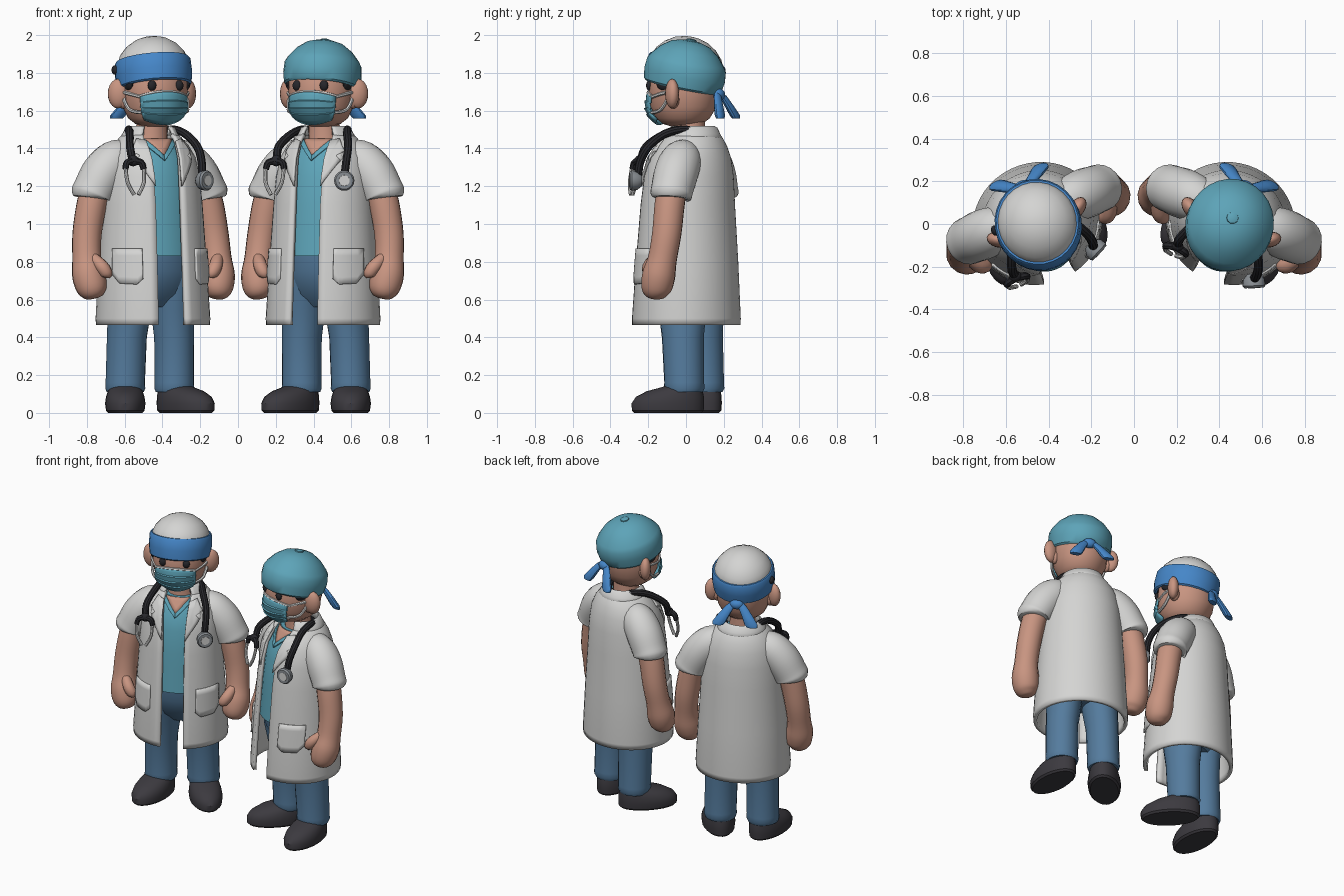
import bpy, bmesh, math
from mathutils import Vector, Matrix, Quaternion

if "Cube" in bpy.data.objects:
    bpy.data.objects.remove(bpy.data.objects["Cube"])

COLOURS = {
    "coat_white": (0.66, 0.66, 0.65), "skin": (0.58, 0.30, 0.22),
    "scrub_teal": (0.11, 0.37, 0.48), "band_blue": (0.06, 0.24, 0.58),
    "denim_blue": (0.09, 0.20, 0.34), "shoe_charcoal": (0.045, 0.042, 0.05),
    "black": (0.02, 0.02, 0.024), "metal_grey": (0.25, 0.27, 0.29)}
MATS = {}
for key, rgb in COLOURS.items():
    MATS[key] = bpy.data.materials.new(key)
    MATS[key].diffuse_color = (*rgb, 1)

PLACE = Matrix()      # where the current figure stands
PREFIX = ""


def finish(name, mat, bm, thick=0, angle=35):
    bmesh.ops.recalc_face_normals(bm, faces=bm.faces)
    me = bpy.data.meshes.new(PREFIX + name)
    bm.to_mesh(me)
    bm.free()
    me.materials.append(MATS[mat])
    for p in me.polygons:
        p.use_smooth = True
    me.set_sharp_from_angle(angle=math.radians(angle))
    ob = bpy.data.objects.new(PREFIX + name, me)
    bpy.context.collection.objects.link(ob)
    ob.matrix_world = PLACE
    if thick:
        mod = ob.modifiers.new("thickness", 'SOLIDIFY')
        mod.thickness, mod.offset = thick, 0
    return ob


def skin_rings(name, mat, rings, closed=True, caps=True, thick=0, xf=None):
    """Join a list of point rings into a surface."""
    bm = bmesh.new()
    vs = [[bm.verts.new(p) for p in r] for r in rings]
    n = len(vs[0])
    for a, b in zip(vs, vs[1:]):
        for i in range(n if closed else n - 1):
            j = (i + 1) % n
            bm.faces.new((a[i], a[j], b[j], b[i]))
    if closed and caps:
        bm.faces.new(vs[0])
        bm.faces.new(vs[-1])
    if xf:
        bm.transform(xf)
    return finish(name, mat, bm, thick)


def arc(z, a, b, cy=0.0, cx=0.0, gap=0.0, n=28):
    """Ellipse ring starting at the front; gap leaves it open there."""
    g = math.asin(min(1, gap / a))
    m = n - 1 if gap else n
    return [(cx + a * math.sin(t), cy - b * math.cos(t), z)
            for t in (g + (2 * math.pi - 2 * g) * i / m for i in range(n))]


def loft(name, mat, rows, n=28, xf=None):
    return skin_rings(name, mat, [arc(*r, n=n) for r in rows], xf=xf)


def tube(name, mat, pts, radii, n=12, steps=4):
    """Tube along a smooth path with a changing radius."""
    P = [Vector((*p, r)) for p, r in zip(pts, radii)]
    path = []
    for i in range(len(P) - 1):
        p0, p1, p2, p3 = P[max(i - 1, 0)], P[i], P[i + 1], P[min(i + 2, len(P) - 1)]
        for k in range(steps):
            t = k / steps
            path.append(0.5 * (2 * p1 + (p2 - p0) * t + (2 * p0 - 5 * p1 + 4 * p2 - p3) * t * t
                               + (3 * p1 - p0 - 3 * p2 + p3) * t ** 3))
    path.append(P[-1])
    c = [Vector(p[:3]) for p in path]
    rings, prev, q = [], Vector((0, 0, 1)), Quaternion()
    for i, p in enumerate(path):
        d = (c[min(i + 1, len(c) - 1)] - c[max(i - 1, 0)]).normalized()
        q = prev.rotation_difference(d) @ q
        prev = d
        rings.append([c[i] + q @ Vector((p[3] * math.cos(2 * math.pi * k / n),
                                         p[3] * math.sin(2 * math.pi * k / n), 0)) for k in range(n)])
    return skin_rings(name, mat, rings)


def ball(name, mat, centre, radii, rot=0, seg=16):
    bm = bmesh.new()
    bmesh.ops.create_uvsphere(bm, u_segments=seg, v_segments=seg * 2 // 3, radius=1)
    bm.transform(Matrix.Translation(centre) @ Matrix.Rotation(rot, 4, 'Z') @ Matrix.Diagonal((*radii, 1)))
    return finish(name, mat, bm)


# Coat cross-sections: height, half width, half depth, centre y
COAT = [(0.465, .293, .272, -.004), (0.5, .295, .273, -.004), (0.8, .277, .256, 0), (1.1, .257, .235, .004),
        (1.25, .245, .222, .01), (1.35, .225, .200, .018), (1.41, .193, .170, .028),
        (1.45, .158, .146, .032), (1.475, .125, .125, .032)]


def section(z):
    for lo, hi in zip(COAT, COAT[1:]):
        if z <= hi[0]:
            t = (z - lo[0]) / (hi[0] - lo[0])
            return [l + (h - l) * t for l, h in zip(lo, hi)][1:]
    return COAT[-1][1:]


def drape(name, mat, outline, off, thick):
    """Lay a flat outline (x, z) onto the front of the coat surface."""
    bm = bmesh.new()
    bm.faces.new([bm.verts.new((x, 0, z)) for x, z in outline])
    bmesh.ops.triangulate(bm, faces=bm.faces)
    bmesh.ops.subdivide_edges(bm, edges=bm.edges, cuts=4, use_grid_fill=True)
    for v in bm.verts:
        a, b, cy = section(v.co.z)
        a, b = a + off, b + off
        v.co.y = cy - b * math.sqrt(max(0, 1 - (v.co.x / a) ** 2))
    return finish(name, mat, bm, thick)


def body():
    # Trousers and shoes
    loft("hips", "denim_blue", [(.56, .16, .09, .03), (.63, .225, .15, .02), (.75, .235, .195, .01), (.87, .23, .2, .01)])
    for s, side in ((-1, "right"), (1, "left")):
        loft(side + "_leg", "denim_blue",
             [(.11, .098, .098, .04, s * .14), (.13, .106, .108, .04, s * .14), (.16, .104, .106, .04, s * .14),
              (.4, .105, .112, .03, s * .135), (.55, .114, .13, .022, s * .122), (.75, .118, .17, .012, s * .115)], n=20)
        xf = Matrix.Translation((s * .14, .04, 0)) @ Matrix.Rotation(s * math.radians(22), 4, 'Z')
        loft(side + "_shoe", "shoe_charcoal",
             [(0, .09, .178, -.087), (.012, .102, .19, -.087), (.05, .107, .192, -.087), (.085, .102, .18, -.076),
              (.115, .092, .148, -.05), (.135, .08, .108, -.015), (.15, .07, .08, 0)], n=24, xf=xf)
    # Scrub top follows the coat from the inside
    rows = [(z, section(z)[0] - .026, section(z)[1] - .026, section(z)[2])
            for z in (.83, 1.0, 1.1, 1.25, 1.35, 1.41, 1.45)]
    loft("scrub_top", "scrub_teal", rows)
    drape("neck_opening", "skin", [(0, 1.355), (.085, 1.45), (-.085, 1.45)], -.02, .008)
    for s in (-1, 1):
        drape("scrub_neckline", "scrub_teal", [(0, 1.335), (0, 1.362), (s * .08, 1.45), (s * .095, 1.43)], -.014, .01)
    # Open coat
    gaps = [.075, .075, .073, .072, .074, .082, .088, .085, .08]
    skin_rings("coat", "coat_white", [arc(*r, gap=g, n=44) for r, g in zip(COAT, gaps)],
               closed=False, thick=.024)
    skin_rings("collar", "coat_white",
               [arc(z, a, b, .035, gap=g, n=32) for z, a, b, g in
                ((1.44, .166, .153, .10), (1.475, .142, .135, .085), (1.505, .126, .122, .075),
                 (1.512, .116, .114, .07), (1.47, .106, .104, .07))], closed=False, thick=.014)
    for s, side in ((-1, "right"), (1, "left")):
        drape(side + "_lapel", "coat_white",
              [(s * x, z) for x, z in ((.074, 1.2), (.084, 1.44), (.125, 1.45), (.165, 1.385),
                                       (.135, 1.36), (.158, 1.335))], .018, .014)
        drape(side + "_pocket", "coat_white",
              [(s * x, z) for x, z in ((.15, .87), (.266, .87), (.27, .73), (.248, .685), (.18, .68), (.15, .71))],
              .014, .016)
        # Sleeve, arm and hand
        tube(side + "_sleeve", "coat_white",
             [(s * .11, .045, 1.375), (s * .19, .045, 1.34), (s * .262, .044, 1.27), (s * .317, .042, 1.18),
              (s * .332, .042, 1.15), (s * .335, .042, 1.137)],
             [.075, .108, .117, .112, .110, .09], n=20)
        tube(side + "_arm", "skin",
             [(s * .3, .04, 1.22), (s * .335, .035, 1.1), (s * .362, .03, .95), (s * .372, .01, .82),
              (s * .37, -.012, .73), (s * .358, -.03, .655), (s * .35, -.034, .615), (s * .348, -.035, .605)],
             [.08, .08, .078, .077, .088, .08, .05, .02], n=16)
        tube(side + "_thumb", "skin",
             [(s * .355, -.04, .82), (s * .325, -.085, .775), (s * .30, -.095, .735), (s * .295, -.095, .715)],
             [.03, .036, .032, .014])


def stethoscope():
    tube("stethoscope_tube", "black",
         [(-.19, -.185, 1.34), (-.192, -.155, 1.41), (-.155, -.06, 1.478), (-.12, .04, 1.5), (-.07, .10, 1.47),
          (.07, .10, 1.47), (.12, .04, 1.5), (.16, -.06, 1.478), (.198, -.14, 1.41), (.205, -.185, 1.33),
          (.2, -.2, 1.25)], [.022] * 11, n=10)
    ball("stethoscope_yoke", "black", (-.19, -.195, 1.335), (.03, .025, .03))
    for s in (-1, 1):
        tube("yoke_arm", "black", [(-.19, -.2, 1.335), (-.19 + s * .04, -.208, 1.325), (-.19 + s * .052, -.215, 1.29)],
             [.019, .018, .016], n=8)
        tube("ear_tube", "coat_white", [(-.19 + s * .052, -.215, 1.305), (-.19 + s * .046, -.232, 1.22),
                                        (-.19 + s * .012, -.24, 1.155)], [.0105] * 3, n=8)
    xf = Matrix.Translation((.2, -.205, 1.23)) @ Matrix.Rotation(math.radians(25), 4, 'Z') \
        @ Matrix.Rotation(math.radians(90), 4, 'X')
    loft("chest_piece", "metal_grey", [(-.025, .03, .03), (0, .05, .05), (.03, .054, .054), (.04, .046, .046)], 20, xf)
    loft("chest_piece_disc", "coat_white", [(.036, .03, .03), (.042, .028, .028)], 20, xf)


def head(teal_cap):
    loft("neck", "skin", [(1.38, .1, .09, .01), (1.44, .085, .083, .015), (1.58, .08, .085, .01)], 20)
    loft("head", "skin", [(1.515, .05, .06, -.025), (1.53, .1, .105, -.025), (1.56, .138, .145, -.025),
                          (1.62, .167, .176, -.02), (1.7, .178, .188, -.018), (1.79, .175, .184, -.012),
                          (1.85, .14, .15, -.01)])
    for s, side in ((-1, "right"), (1, "left")):
        ball(side + "_ear", "skin", (s * .2, -.005, 1.69), (.055, .036, .078), rot=s * .6)
        ball(side + "_inner_ear", "skin", (s * .175, -.01, 1.66), (.03, .035, .05))
        ball(side + "_sideburn", "black", (s * .162, -.062, 1.75), (.022, .05, .045))
        ball(side + "_eye", "black", (s * .077, -.183, 1.733), (.024, .018, .028))
        tube(side + "_eyebrow", "black", [(s * .045, -.198, 1.784), (s * .08, -.186, 1.788), (s * .11, -.168, 1.784)],
             [.015, .016, .013], n=8)
        for z in (1.672, 1.59):
            tube("mask_strap", "coat_white", [(s * .122, -.152, z), (s * .168, -.08, z + .018), (s * .186, -.015, 1.7)],
                 [.0095] * 3, n=6)
    # Pleated mask, narrower towards the chin
    rings = []
    for i, v in enumerate((-1, -.75, -.45, -.4, -.05, 0, .4, .45, .8, 1)):
        pleat = (0, -.003, -.008, 0, -.008, 0, -.008, 0, -.002, 0)[i]
        low = max(0, -v) ** 2
        drop = .06 * low if v < 0 else .012 * v * v
        rings.append([(.132 * u * (1 - .25 * low), -.222 + .066 * u * u + pleat + drop * (1 - u * u * .6),
                       1.615 + .087 * v * (1 - .28 * u * u)) for u in (k / 6 for k in range(-6, 7))])
    skin_rings("mask", "scrub_teal", rings, closed=False, thick=.012)
    tube("mask_trim", "coat_white", rings[-1][::2], [.009] * 7, n=6, steps=2)
    # Headwear tilts back
    xf = Matrix.Translation((0, -.028, 1.725)) @ Matrix.Rotation(math.radians(-12), 4, 'X')
    if teal_cap:
        loft("surgical_cap", "scrub_teal",
             [(.02, .17, .18), (0, .188, .2), (.01, .198, .21), (.065, .206, .22), (.12, .203, .214),
              (.145, .19, .2), (.195, .15, .157), (.232, .1, .105), (.248, .05, .05), (.251, .01, .01)], xf=xf)
        loft("cap_button", "scrub_teal", [(.24, .03, .03), (.256, .027, .027), (.26, .016, .016)], 10, xf)
    else:
        loft("skull_cap", "coat_white",
             [(.08, .183, .193), (.13, .19, .2), (.18, .17, .178), (.222, .135, .14), (.254, .085, .09),
              (.268, .04, .04), (.271, .01, .01)], xf=xf)
        loft("head_band", "band_blue",
             [(.02, .17, .18), (.0, .186, .196), (.008, .196, .207), (.07, .203, .215), (.135, .2, .21),
              (.147, .192, .202), (.147, .18, .19)], xf=xf)
        ball("band_clip", "black", (-.198, .04, 1.815), (.018, .025, .025))
    # Knot and flat hanging tails
    ball("band_knot", "band_blue", (0, .182, 1.685), (.045, .03, .032))
    for s in (-1, 1):
        loft("band_tail", "band_blue",
             [(1.7, .018, .012, .178, s * .02), (1.675, .03, .018, .19, s * .04), (1.62, .038, .022, .212, s * .078),
              (1.575, .044, .024, .23, s * .105), (1.558, .036, .018, .235, s * .112)], n=12)


# Two figures turned towards each other
for s, label in ((-1, "first_"), (1, "second_")):
    PREFIX = label
    PLACE = Matrix.Translation((s * .452, .006, 0)) @ Matrix.Rotation(-s * math.radians(22), 4, 'Z')
    body()
    stethoscope()
    head(teal_cap=s > 0)

for m in bpy.data.materials:
    if m.users and not m.is_grease_pencil:
        m.use_nodes = True
        m.node_tree.nodes["Principled BSDF"].inputs["Base Color"].default_value = m.diffuse_color
